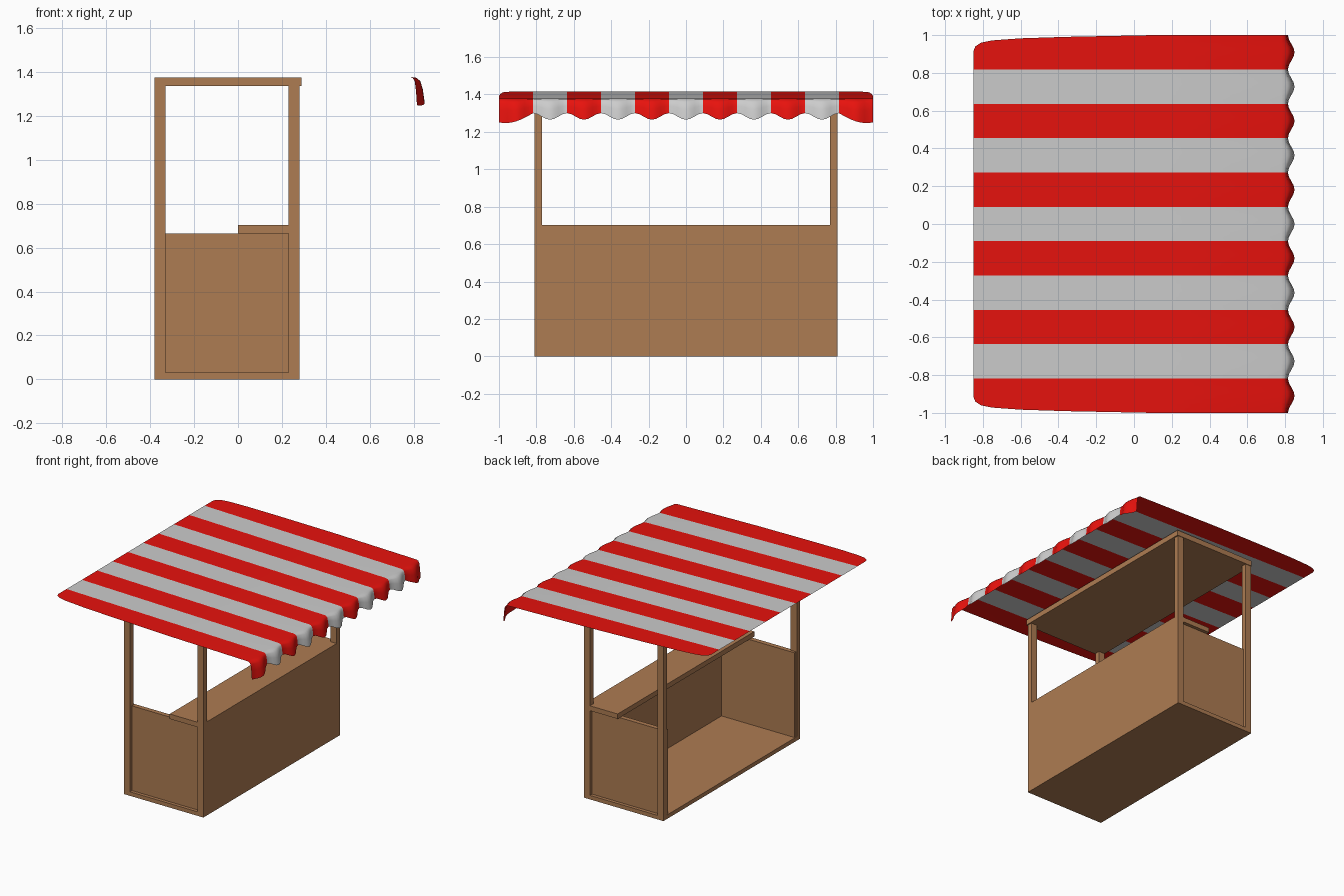
import bpy, bmesh, math

if "Cube" in bpy.data.objects:
    bpy.data.objects.remove(bpy.data.objects["Cube"])


def material(name, rgb):
    m = bpy.data.materials.new(name)
    m.diffuse_color = (*rgb, 1)
    m.use_nodes = True
    m.node_tree.nodes["Principled BSDF"].inputs["Base Color"].default_value = m.diffuse_color
    return m


WOOD = material("wood", (0.42, 0.20, 0.085))
RED = material("red_cloth", (0.80, 0.006, 0.004))
PALE = material("pale_cloth", (0.62, 0.62, 0.62))


def add_object(name, bm, mats):
    me = bpy.data.meshes.new(name)
    bm.to_mesh(me)
    bm.free()
    for m in mats:
        me.materials.append(m)
    ob = bpy.data.objects.new(name, me)
    bpy.context.collection.objects.link(ob)
    return ob


def box(name, x0, x1, y0, y1, z0, z1):
    bm = bmesh.new()
    bmesh.ops.create_cube(bm, size=1)
    for v in bm.verts:
        v.co = ((x0 + x1) / 2 + v.co.x * (x1 - x0),
                (y0 + y1) / 2 + v.co.y * (y1 - y0),
                (z0 + z1) / 2 + v.co.z * (z1 - z0))
    return add_object(name, bm, [WOOD])


# Counter body, open at the back
box("floor", -0.38, 0.28, -0.81, 0.81, 0, 0.03)
box("front_panel", 0.23, 0.28, -0.81, 0.81, 0.03, 0.665)
box("counter_top", 0.0, 0.28, -0.81, 0.81, 0.665, 0.702)

# End panels and corner posts on both sides
for side, s in (("near", -1), ("far", 1)):
    ya, yb = sorted((s * 0.75, s * 0.785))
    box(side + "_end_panel", -0.375, 0.23, ya, yb, 0.03, 0.665)
    ya, yb = sorted((s * 0.77, s * 0.81))
    box(side + "_back_post", -0.38, -0.33, ya, yb, 0.03, 1.335)
    box(side + "_front_post", 0.23, 0.28, ya, yb, 0.702, 1.335)

# Roof board under the cloth
box("roof_board", -0.38, 0.29, -0.815, 0.815, 1.335, 1.375)

# Striped awning: sloping sheet, rounded rear corners, scalloped hanging edge
STRIPES, COLS = 11, 8
PITCH = 2 / STRIPES
INNER = 1 - PITCH
rear = [(-0.85, 0.915), (-0.84, 0.94), (-0.81, 0.96), (-0.75, 0.972),
        (-0.6, 0.983), (-0.35, 0.991), (0.1, 1.0), (0.78, 1.0)]
hang = [(0.45, 0.04), (0.72, 0.17), (0.88, 0.5), (1, 1)]


def slope(x):
    return 1.415 - 0.0225 * (x + 0.85)


def awning_column(y):
    q = max(0, (abs(y) - INNER) / PITCH)
    pts = []
    for x, w in rear:
        yy = math.copysign(INNER + q * (w - INNER), y) if q > 0 else y
        pts.append((x, yy, slope(x)))
    b = 0.5 + 0.5 * math.cos(2 * math.pi * y / PITCH)
    x_end = 0.815 + 0.035 * b
    z_end = 1.30 - (0.053 * math.sin(1.95 * q) if q > 0 else 0.035 * b)
    z0 = slope(0.78)
    for fx, fz in hang:
        pts.append((0.78 + fx * (x_end - 0.78), y, z0 + fz * (z_end - z0)))
    return pts


bm = bmesh.new()
n = STRIPES * COLS
grid = [[bm.verts.new(p) for p in awning_column(-1 + 2 * i / n)] for i in range(n + 1)]
for i in range(n):
    a, b = grid[i], grid[i + 1]
    for j in range(len(a) - 1):
        f = bm.faces.new((a[j], a[j + 1], b[j + 1], b[j]))
        f.material_index = (i // COLS) % 2
        f.smooth = True
add_object("awning", bm, [RED, PALE])
